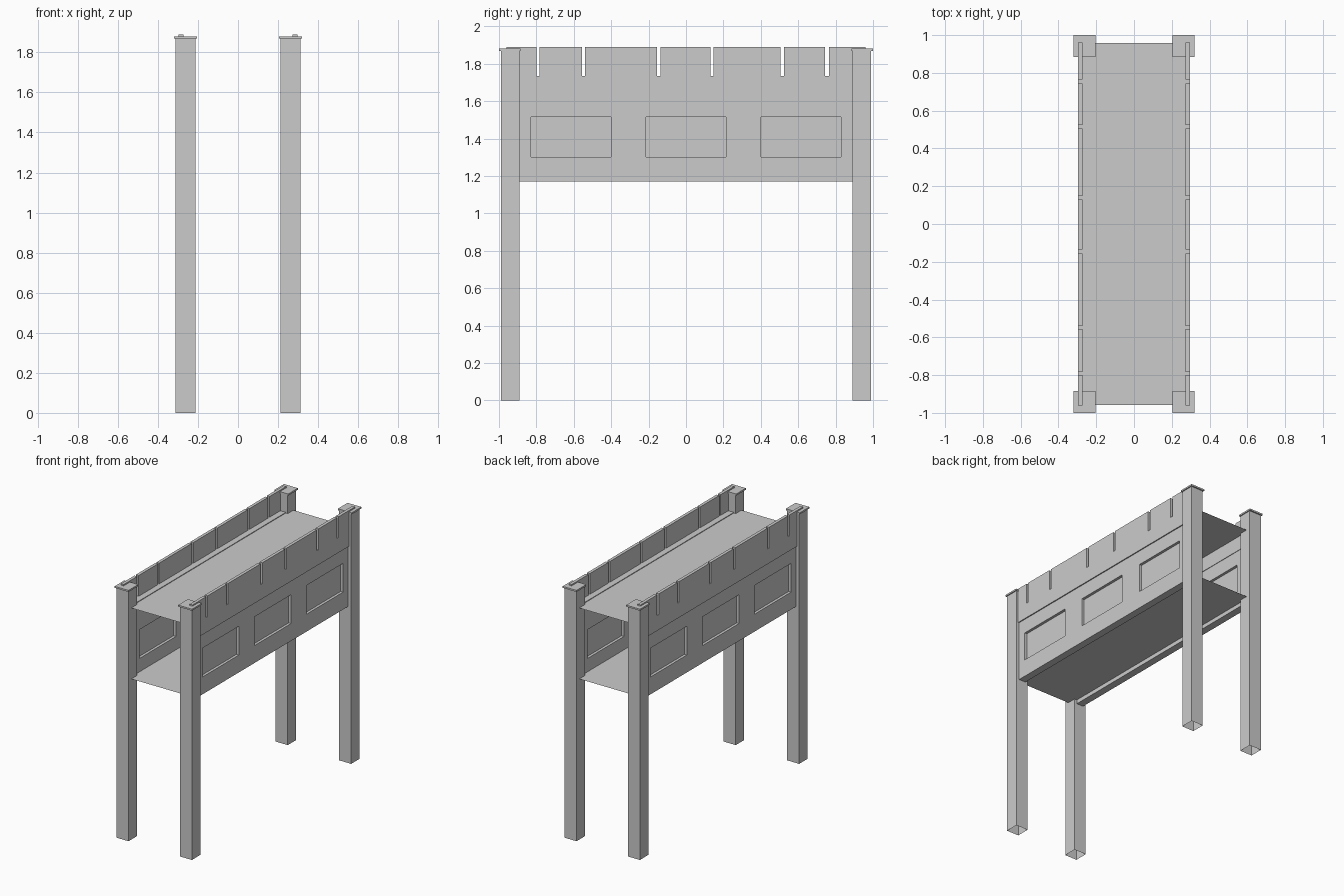
import bpy, bmesh
from mathutils import Vector

if "Cube" in bpy.data.objects:
    bpy.data.objects.remove(bpy.data.objects["Cube"])


def finish(bm, name, mirror=(False, False)):
    me = bpy.data.meshes.new(name)
    bm.to_mesh(me)
    bm.free()
    ob = bpy.data.objects.new(name, me)
    bpy.context.collection.objects.link(ob)
    if any(mirror):
        mod = ob.modifiers.new("Mirror", 'MIRROR')
        mod.use_axis = (mirror[0], mirror[1], False)
        mod.use_mirror_merge = False
    return ob


def box_bm(lo, hi):
    bm = bmesh.new()
    bmesh.ops.create_cube(bm, size=1)
    lo, hi = Vector(lo), Vector(hi)
    for v in bm.verts:
        v.co = Vector([(lo[i] + hi[i]) / 2 + v.co[i] * (hi[i] - lo[i]) for i in range(3)])
    return bm


def delete_facing(bm, signs):
    bm.normal_update()
    faces = [f for f in bm.faces if any(f.normal.z * s > 0.9 for s in signs)]
    bmesh.ops.delete(bm, geom=faces, context='FACES')


# Four hollow corner posts, open at the foot
bm = box_bm((0.212, 0.89, 0), (0.312, 0.99, 1.87))
delete_facing(bm, (-1, 1))
finish(bm, "corner_post", (True, True))

# Thin square caps on the posts
finish(box_bm((0.205, 0.885, 1.868), (0.32, 1.0, 1.88)), "post_cap", (True, True))

# Side walls with three panels recessed from both faces
panels = [(-0.83, -0.40), (-0.215, 0.215), (0.40, 0.83)]
z0, z1 = 1.30, 1.515
bm = box_bm((0.232, -0.955, 1.17), (0.288, 0.955, 1.625))
cuts = [((0, y, 0), (0, 1, 0)) for p in panels for y in p]
cuts += [((0, 0, z), (0, 0, 1)) for z in (z0, z1)]
for co, no in cuts:
    bmesh.ops.bisect_plane(bm, geom=bm.verts[:] + bm.edges[:] + bm.faces[:],
                           plane_co=co, plane_no=no)
bm.normal_update()
picked = []
for f in bm.faces:
    c = f.calc_center_median()
    if abs(f.normal.x) > 0.9 and z0 < c.z < z1 and any(a < c.y < b for a, b in panels):
        picked.append(f)
new = bmesh.ops.extrude_discrete_faces(bm, faces=picked)["faces"]
for f in new:
    s = -0.02 if f.calc_center_median().x > 0.26 else 0.02
    bmesh.ops.translate(bm, verts=f.verts[:], vec=(s, 0, 0))
bmesh.ops.recalc_face_normals(bm, faces=bm.faces[:])
finish(bm, "side_wall", (True, False))

# Ledge beam along the top of each wall
finish(box_bm((0.228, -0.955, 1.622), (0.296, 0.955, 1.735)), "wall_ledge", (True, False))

# Slotted parapet above the ledge
slots = [(-0.80, -0.783), (-0.556, -0.54), (-0.155, -0.136),
         (0.13, 0.147), (0.505, 0.525), (0.744, 0.764)]
base, top = 1.735, 1.89
bm = bmesh.new()
edges = [-0.96] + [y for s in slots for y in s] + [0.96]
for a, b in zip(edges[0::2], edges[1::2]):
    piece = box_bm((0.273, a, base), (0.296, b, top))
    tmp = bpy.data.meshes.new("parapet_piece")
    piece.to_mesh(tmp)
    piece.free()
    bm.from_mesh(tmp)
    bpy.data.meshes.remove(tmp)
finish(bm, "parapet", (True, False))

# Two sheet decks
for name, z in (("lower_deck", 1.20), ("upper_deck", 1.73)):
    bm = bmesh.new()
    bm.faces.new([bm.verts.new((x, y, z)) for x, y in
                  ((-0.232, -0.957), (0.232, -0.957), (0.232, 0.957), (-0.232, 0.957))])
    finish(bm, name)
